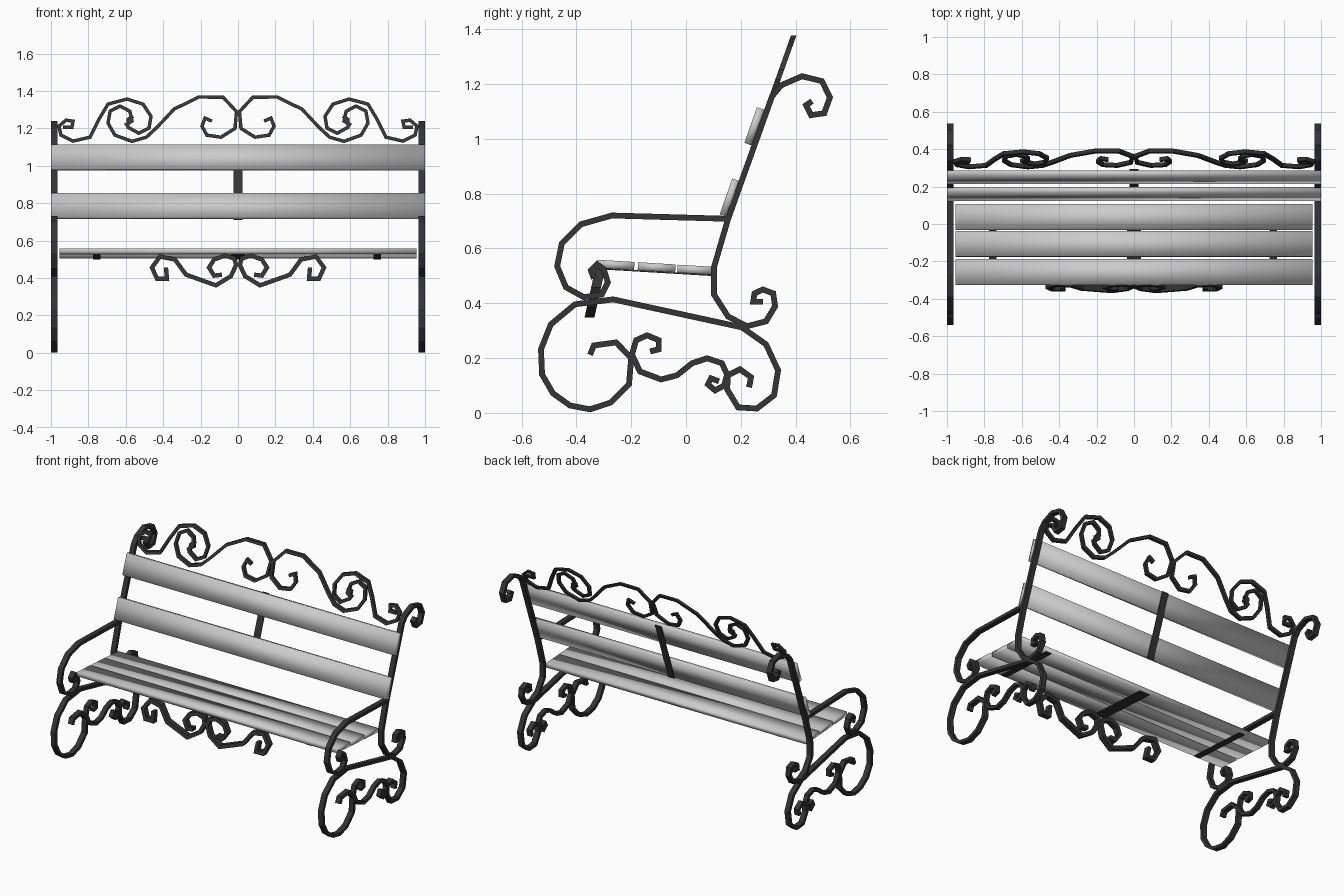
import bpy, bmesh, math
from mathutils import Vector

iron = bpy.data.materials.new("dark_iron")
iron.diffuse_color = (0.035, 0.035, 0.035, 1)


def add_object(name, bm, mat=None):
    bmesh.ops.recalc_face_normals(bm, faces=bm.faces[:])
    mesh = bpy.data.meshes.new(name)
    bm.to_mesh(mesh)
    bm.free()
    ob = bpy.data.objects.new(name, mesh)
    bpy.context.collection.objects.link(ob)
    if mat:
        mesh.materials.append(mat)
    return ob


def box(name, loc, size, tilt, mat=None):
    bm = bmesh.new()
    bmesh.ops.create_cube(bm, size=1)
    bmesh.ops.scale(bm, vec=size, verts=bm.verts[:])
    ob = add_object(name, bm, mat)
    ob.location = loc
    ob.rotation_euler.x = math.radians(tilt)
    if mat is None:
        for p in ob.data.polygons:
            p.use_smooth = True
    return ob


def bar(name, pts, thick, depth, place):
    """Flat bar bent along a 2D path with mitred corners; place(u, v, w) -> xyz."""
    pts = [Vector(p) for p in pts]
    bm = bmesh.new()
    rings = []
    for i, p in enumerate(pts):
        d1 = (p - pts[i - 1]).normalized() if i else (pts[1] - p).normalized()
        d2 = (pts[i + 1] - p).normalized() if i < len(pts) - 1 else d1
        t = (d1 + d2).normalized()
        n = Vector((-t.y, t.x)) * thick / 2 / max(t.dot(d1), 0.6)
        rings.append([bm.verts.new(place(*(p + n * s), w * depth / 2))
                      for s, w in ((1, 1), (1, -1), (-1, -1), (-1, 1))])
    for a, b in zip(rings, rings[1:]):
        for k in range(4):
            bm.faces.new((a[k], a[k - 1], b[k - 1], b[k]))
    bm.faces.new(rings[0])
    bm.faces.new(rings[-1])
    return add_object(name, bm, iron)


# Side frame paths (y, z)
post = [(.28, .405), (.245, .405), (.25, .436), (.28, .45), (.318, .436), (.325, .389),
        (.292, .334), (.222, .316), (.153, .352), (.102, .432), (.102, .531), (.153, .706),
        (.314, 1.155), (.347, 1.195), (.423, 1.228), (.496, 1.21), (.525, 1.151),
        (.504, 1.093), (.456, 1.086), (.438, 1.122), (.46, 1.137)]
arm = [(.153, .708), (-.27, .72), (-.383, .688), (-.453, .618), (-.47, .535), (-.438, .458),
       (-.372, .422), (-.307, .432), (-.285, .476), (-.3, .524), (-.325, .542),
       (-.347, .52), (-.336, .49)]
leg = [(-.35, .212), (-.336, .246), (-.255, .257), (-.2, .2), (-.208, .104), (-.274, .038),
       (-.35, .013), (-.423, .027), (-.485, .071), (-.525, .14), (-.529, .232), (-.493, .323),
       (-.405, .396), (-.266, .414), (.204, .312), (.292, .25), (.336, .155), (.321, .064),
       (.259, .016), (.19, .02), (.15, .086), (.153, .137), (.197, .159), (.237, .13), (.23, .093)]
wave = [(-.131, .224), (-.099, .232), (-.099, .265), (-.142, .283), (-.182, .265), (-.197, .213),
        (-.168, .151), (-.091, .122), (-.033, .137), (.022, .181), (.077, .199), (.131, .181),
        (.15, .14), (.139, .1), (.106, .082), (.08, .104), (.091, .126), (.12, .115)]

# Ornament paths, right half (x, z)
crest_inner = [(.139, 1.239), (.176, 1.255), (.193, 1.212), (.166, 1.164), (.091, 1.153),
               (.016, 1.2), (.008, 1.29), (.08, 1.367), (.209, 1.368), (.342, 1.303),
               (.433, 1.206), (.49, 1.153), (.567, 1.131), (.658, 1.164), (.695, 1.228),
               (.684, 1.292), (.631, 1.319), (.578, 1.292), (.567, 1.239), (.604, 1.217)]
crest_outer = [(.936, 1.206), (.888, 1.206), (.882, 1.239), (.92, 1.244), (.957, 1.212),
               (.947, 1.164), (.882, 1.132), (.791, 1.153), (.743, 1.25), (.695, 1.33),
               (.594, 1.357), (.508, 1.33), (.465, 1.265), (.476, 1.201), (.53, 1.174),
               (.588, 1.206), (.588, 1.249), (.56, 1.265)]
apron = [(.086, .418), (.128, .413), (.155, .456), (.128, .499), (.07, .52), (.02, .505),
         (.01, .47), (.038, .41), (.118, .361), (.278, .418), (.337, .499), (.417, .515),
         (.46, .456), (.433, .397), (.38, .397), (.385, .456)]

for side, s in (("left", -1), ("right", 1)):
    # Scrolled end frames
    for name, path in (("back_post", post), ("arm_rest", arm), ("leg_scroll", leg), ("leg_wave", wave)):
        width = .03 if path is wave else .034
        bar(f"{name}_{side}", path, .021, width, lambda u, v, w: (s * .983 + w, u, v))
    # Crest scrolls, leaning with the back
    for name, path in (("crest_inner", crest_inner), ("crest_outer", crest_outer)):
        bar(f"{name}_{side}", path, .018, .02,
            lambda u, v, w: (s * u, .314 + (v - 1.155) * .355 + w, v))
    # Apron scrolls under the front edge
    bar(f"apron_{side}", apron, .023, .036,
        lambda u, v, w: (s * u, -.312 + (v - .53) * .22 + w, v))

# Seat slats
for i, (y, z) in enumerate(((-.257, .540), (-.107, .531), (.037, .522))):
    box(f"seat_slat_{i + 1}", (0, y, z), (1.91, .137, .029), -3.4)

# Thin straps under the seat
for name, x, w in (("left", -.755, .04), ("middle", 0, .075), ("right", .745, .04)):
    box(f"seat_strap_{name}", (x, -.111, .514), (w, .42, .005), -3.4, iron)

# Back slats and the strap behind them
for name, y, z in (("lower", .16, .785), ("upper", .25, 1.045)):
    box(f"back_slat_{name}", (0, y, z), (2.0, .03, .138), -19.3)
box("back_strap", (0, .222, .909), (.047, .005, .42), -19.3, iron)
